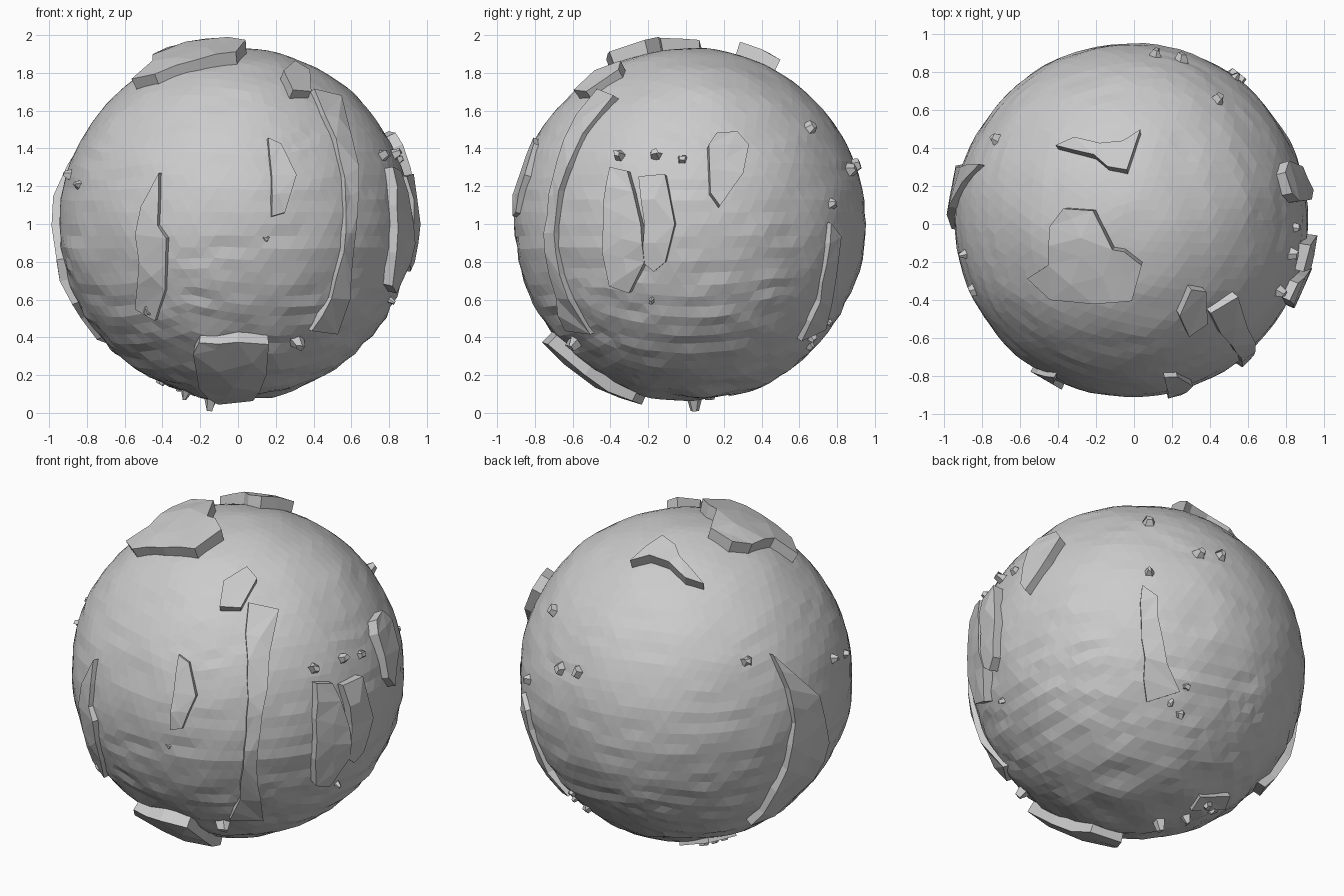
import bpy, bmesh
from math import radians, sin, cos, sqrt
from mathutils import Vector, noise
import random

if "Cube" in bpy.data.objects:
    bpy.data.objects.remove(bpy.data.objects["Cube"])

random.seed(4)
C = Vector((-0.015, 0.02, 1.0))   # globe centre
R = 0.925                         # globe radius


def camera_axes(azimuth, elevation):
    """right, up and toward-camera axes of a view"""
    a, e = radians(azimuth), radians(elevation)
    right = Vector((-sin(a), cos(a), 0))
    toward = Vector((cos(a) * cos(e), sin(a) * cos(e), sin(e)))
    return right, toward.cross(right), toward


VIEWS = {
    'front': camera_axes(-90, 0),
    'right': camera_axes(0, 0),
    'top': camera_axes(-90, 90),
    'bottom': (Vector((1, 0, 0)), Vector((0, 1, 0)), Vector((0, 0, -1))),
    'back_left': camera_axes(135, 25),
    'back_right': camera_axes(45, -25),
}


def on_globe(view, u, v):
    """unit direction of the globe point seen at (u, v)"""
    r, up, t = VIEWS[view]
    if view in ('front', 'right', 'top', 'bottom'):
        u, v = u - C.dot(r), v - C.dot(up)
    d = r * u + up * v + t * sqrt(max(0.0004, R * R - u * u - v * v))
    return d.normalized()


def finish(bm, name):
    bmesh.ops.recalc_face_normals(bm, faces=bm.faces)
    me = bpy.data.meshes.new(name)
    bm.to_mesh(me)
    bm.free()
    ob = bpy.data.objects.new(name, me)
    bpy.context.collection.objects.link(ob)
    return ob


def plate(name, view, pts, h=0.05):
    """raised slab that follows the globe inside an outline"""
    bm = bmesh.new()
    r, up, t = VIEWS[view]
    # fill flat in the view, refine, then wrap onto the globe
    vs = [bm.verts.new((u, v, 0)) for u, v in pts]
    bm.faces.new(vs)
    bmesh.ops.triangulate(bm, faces=bm.faces[:])
    for _ in range(2):
        long = [e for e in bm.edges if e.calc_length() > 0.2]
        bmesh.ops.subdivide_edges(bm, edges=long, cuts=1)
        bmesh.ops.triangulate(bm, faces=bm.faces[:])
    mid = Vector((0, 0, 0))
    for v in bm.verts:
        v.co = on_globe(view, v.co.x, v.co.y)
        mid += v.co
    mid.normalize()
    ret = bmesh.ops.extrude_face_region(bm, geom=bm.faces[:], use_keep_orig=True)
    top = {g for g in ret['geom'] if isinstance(g, bmesh.types.BMVert)}
    for v in bm.verts:
        d = v.co.copy()
        if v in top:
            d = d.lerp(mid, 0.05).normalized()
            v.co = C + d * (R + h + random.uniform(-0.008, 0.008))
        else:
            v.co = C + d * (R - 0.04)
    finish(bm, name)


def shard(name, view, u, v, size=0.06, h=0.05):
    """small faceted rock poking out of the globe"""
    d = on_globe(view, u, v)
    bm = bmesh.new()
    bmesh.ops.create_cone(bm, cap_ends=True, cap_tris=True, segments=5,
                          radius1=size, radius2=size * 0.35, depth=h + 0.04)
    q = d.to_track_quat('Z', 'Y')
    for w in bm.verts:
        w.co.x += random.uniform(-0.2, 0.2) * size
        w.co.y += random.uniform(-0.2, 0.2) * size
        w.co = C + q @ w.co + d * (R + h / 2 - 0.02)
    finish(bm, name)


# globe with shallow, sideways-stretched facets
bm = bmesh.new()
bmesh.ops.create_icosphere(bm, subdivisions=5, radius=R)
for v in bm.verts:
    n = v.co.normalized()
    low = 0.004 + 0.008 * max(0.0, 0.3 - n.z)
    k = noise.noise(Vector((n.x * 5, n.y * 5, n.z * 18))) * low
    v.co = C + n * (R + 0.006 + k * 1.5 + noise.noise(n * 3) * 0.008)
finish(bm, 'globe')

# large caps at the top and underneath
plate('top_plate', 'top', [(-.54, -.27), (-.43, -.2), (-.42, 0), (-.35, .09), (-.2, .08),
      (-.1, -.12), (-.04, -.13), (.05, -.2), (0, -.38), (-.2, -.4), (-.42, -.38)], 0.075)
plate('top_back_plate', 'top', [(-.4, .39), (-.3, .43), (-.17, .4), (-.05, .41), (.04, .47),
      (-.03, .26), (-.13, .28), (-.2, .34)], 0.07)
plate('lower_front_plate', 'bottom', [(-.23, -.62), (-.2, -.68), (0, -.71), (.16, -.68),
      (.15, -.5), (.08, -.25), (-.1, -.2), (-.2, -.38)], 0.07)

# front ridges
plate('front_left_ridge', 'front', [(-.4, 1.28), (-.5, 1.1), (-.53, .95), (-.51, .8), (-.53, .55),
      (-.42, .49), (-.37, .65), (-.36, .93), (-.41, 1.0)], 0.035)
plate('front_leaf', 'front', [(.15, 1.45), (.22, 1.42), (.3, 1.25), (.24, 1.05), (.17, 1.03),
      (.17, 1.25)], 0.04)
plate('front_knob', 'front', [(.22, 1.76), (.28, 1.81), (.36, 1.77), (.37, 1.66), (.27, 1.66)], 0.06)
plate('long_right_ridge', 'front', [(.37, 1.71), (.51, 1.67), (.57, 1.48), (.61, 1.3), (.61, 1.05),
      (.59, .85), (.56, .6), (.5, .41), (.36, .43), (.47, .6), (.53, .85), (.55, 1.05),
      (.54, 1.25), (.49, 1.45)], 0.04)

# right side plates
plate('right_leaf_a', 'right', [(-.38, 1.3), (-.29, 1.28), (-.26, 1.17), (-.22, 1.0), (-.2, .8),
      (-.28, .64), (-.38, .68), (-.42, .85), (-.42, 1.1)], 0.06)
plate('right_leaf_b', 'right', [(-.24, 1.25), (-.1, 1.26), (-.05, 1.0), (-.1, .8), (-.16, .75),
      (-.22, .8), (-.21, 1.0)], 0.06)
plate('right_leaf_c', 'right', [(.11, 1.4), (.15, 1.46), (.26, 1.47), (.32, 1.4), (.29, 1.25),
      (.17, 1.08), (.12, 1.15)], 0.055)
plate('right_back_ridge', 'right', [(.74, 1.02), (.79, .95), (.77, .7), (.71, .45), (.58, .39),
      (.68, .6), (.72, .8)], 0.035)

# left side ridge running from the upper back to the underside
plate('left_ridge', 'back_left', [(.33, .1), (.46, -.02), (.6, -.15), (.68, -.42), (.6, -.62),
      (.36, -.8), (.22, -.84), (.28, -.78), (.4, -.55), (.45, -.3), (.41, -.1)], 0.045)
plate('under_plate', 'back_right', [(.28, -.8), (.34, -.73), (.5, -.72), (.46, -.79)], 0.03)

# scattered shards
shards = {
    'front': [(-.47, .55, .06, .04), (.31, .38, .06, .05), (.15, .92, .04, .01)],
    'right': [(-.35, 1.36, .05, .05), (-.16, 1.36, .05, .05), (-.02, 1.34, .04, .03),
              (-.18, .6, .03, .04), (.65, 1.5, .06, .04), (.65, .36, .05, .03)],
    'top': [(.25, .86, .06, .04), (.53, .76, .05, .04), (-.72, .44, .06, .04)],
    'bottom': [(-.14, .04, .05, .075), (-.27, .12, .05, .05), (-.3, .26, .05, .04),
               (-.4, .2, .05, .03)],
    'back_left': [(-.7, .06, .06, .04), (.74, .03, .05, .04), (.84, .05, .05, .03)],
    'back_right': [(.24, -.26, .04, .03), (.33, -.17, .04, .03)],
}
for view, items in shards.items():
    for i, (u, v, s, h) in enumerate(items):
        shard(f'{view}_shard_{i + 1}', view, u, v, s, h)
